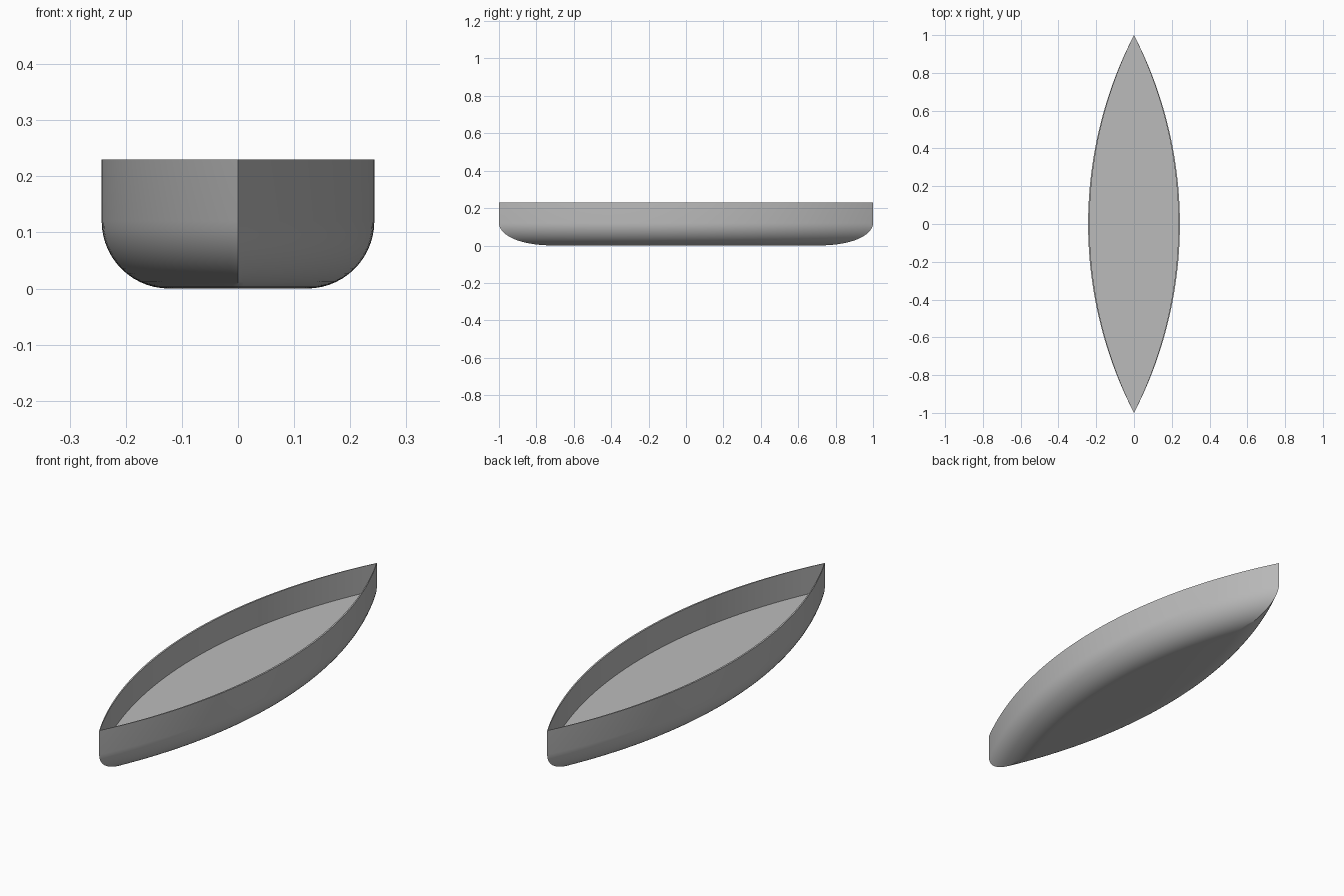
import bpy, bmesh, math

cube = bpy.data.objects.get("Cube")
if cube:
    bpy.data.objects.remove(cube, do_unlink=True)

HALF_WIDTH, HEIGHT, FILLET = 0.243, 0.23, 0.12
FLOOR_Z, WALL = 0.108, 0.008
ARC_STEPS, FILLET_STEPS = 64, 14

grey = bpy.data.materials.new("light grey")
grey.use_nodes = True
colour = (0.5, 0.5, 0.5, 1)
grey.diffuse_color = colour
grey.node_tree.nodes["Principled BSDF"].inputs["Base Color"].default_value = colour


def lens(half_width, half_length, inset=0):
    """Pointed outline made of two circular arcs, optionally offset inwards."""
    radius = (half_length ** 2 + half_width ** 2) / (2 * half_width)
    centre = radius - half_width
    radius -= inset
    sweep = math.acos(centre / radius)
    angles = [sweep * (2 * i / ARC_STEPS - 1) for i in range(ARC_STEPS)]
    side = [(radius * math.cos(a) - centre, radius * math.sin(a)) for a in angles]
    return side + [(-x, -y) for x, y in side]


# Rings run from the bottom up the outer skin, over the rim and down to the floor
rings = []
for i in range(FILLET_STEPS + 1):
    a = math.pi / 2 * i / FILLET_STEPS
    rings.append((lens(HALF_WIDTH, 1, FILLET * (1 - math.sin(a))), FILLET * (1 - math.cos(a))))
inner = lens(HALF_WIDTH - WALL, 0.995)
rings += [(lens(HALF_WIDTH, 1), HEIGHT), (inner, HEIGHT), (inner, FLOOR_Z)]

bm = bmesh.new()
loops = [[bm.verts.new((x, y, z)) for x, y in outline] for outline, z in rings]
for low, high in zip(loops, loops[1:]):
    for i in range(len(low)):
        j = (i + 1) % len(low)
        bm.faces.new((low[i], low[j], high[j], high[i]))

# Flat bottom and inside floor
bm.faces.new(reversed(loops[0]))
bm.faces.new(loops[-1])

mesh = bpy.data.meshes.new("hull")
bm.to_mesh(mesh)
bm.free()
mesh.materials.append(grey)
hull = bpy.data.objects.new("hull", mesh)
bpy.context.collection.objects.link(hull)

bpy.ops.object.select_all(action="DESELECT")
hull.select_set(True)
bpy.context.view_layer.objects.active = hull
bpy.ops.object.shade_smooth_by_angle(angle=math.radians(30))
